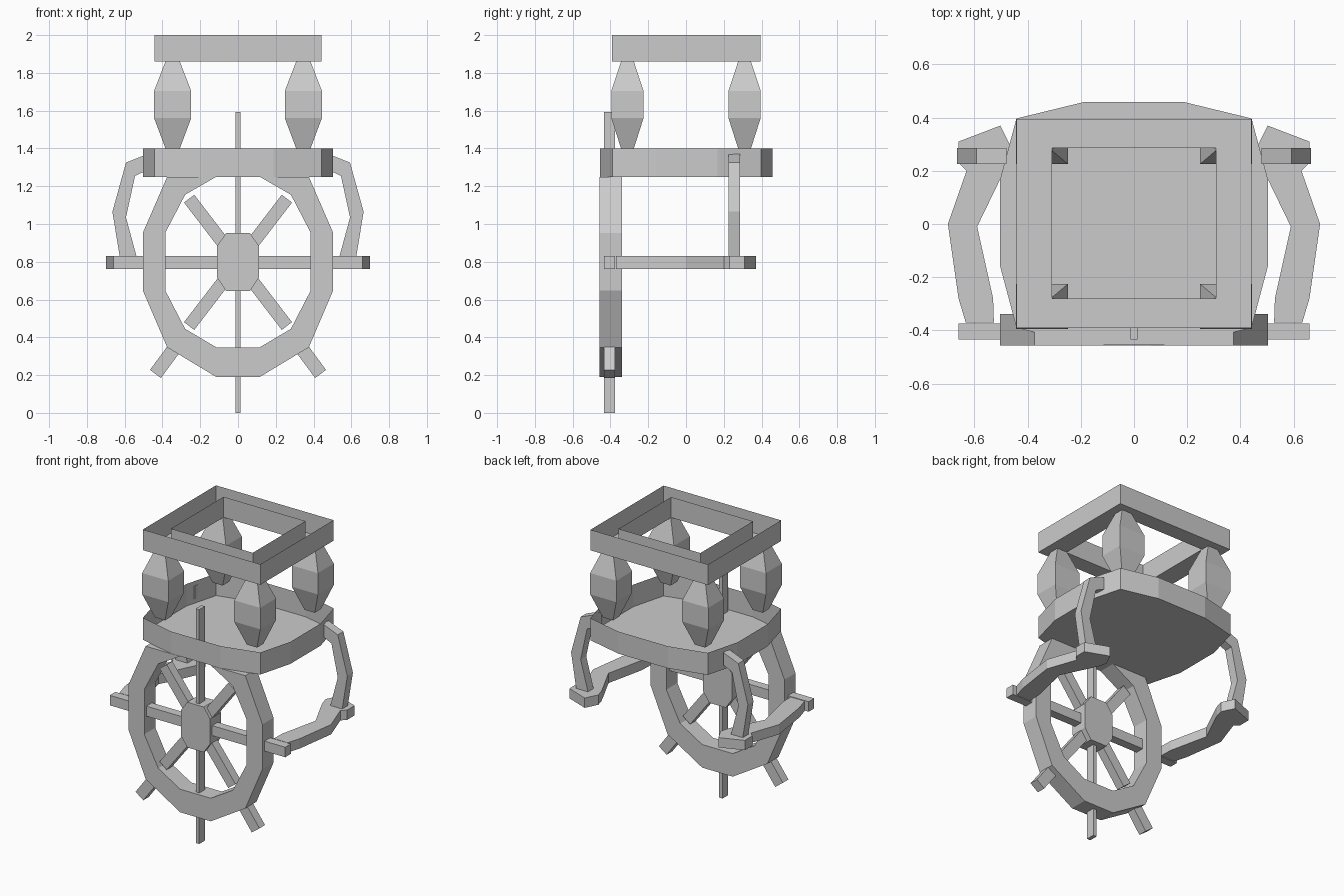
import bpy, bmesh, math
from mathutils import Vector

if "Cube" in bpy.data.objects:
    bpy.data.objects.remove(bpy.data.objects["Cube"])

WY = -0.405  # wheel mid-plane


def finish(bm, name):
    bmesh.ops.recalc_face_normals(bm, faces=bm.faces)
    me = bpy.data.meshes.new(name)
    bm.to_mesh(me)
    bm.free()
    ob = bpy.data.objects.new(name, me)
    bpy.context.collection.objects.link(ob)
    return ob


def loft(name, rings, start=True, end=True):
    """Skin a stack of closed rings, optionally capping the ends."""
    bm = bmesh.new()
    rows = [[bm.verts.new(p) for p in r] for r in rings]
    n = len(rows[0])
    for a, b in zip(rows, rows[1:]):
        for i in range(n):
            j = (i + 1) % n
            bm.faces.new((a[i], a[j], b[j], b[i]))
    if start:
        bm.faces.new(rows[0][::-1])
    if end:
        bm.faces.new(rows[-1])
    return finish(bm, name)


def prism_xz(name, pts, y0, y1):
    return loft(name, [[(x, y, z) for x, z in pts] for y in (y0, y1)])


def prism_xy(name, pts, z0, z1, end=True):
    return loft(name, [[(x, y, z) for x, y in pts] for z in (z0, z1)], end=end)


def rect(cx, cy, hx, hy, z):
    return [(cx + sx * hx, cy + sy * hy, z)
            for sx, sy in ((-1, -1), (1, -1), (1, 1), (-1, 1))]


def spoke(name, angle, r0, r1, half, y=WY, depth=0.03):
    d = Vector((math.cos(angle), math.sin(angle)))
    n = Vector((-d.y, d.x)) * half
    c = Vector((0, 0.797))
    pts = [c + d * r0 - n, c + d * r1 - n, c + d * r1 + n, c + d * r0 + n]
    return prism_xz(name, pts, y - depth, y + depth)


# top frame: channel open at the top
loft("top_frame", [rect(0, 0.002, 0.442, 0.393, 2.0), rect(0, 0.002, 0.442, 0.393, 1.86),
                   rect(0, 0.002, 0.308, 0.283, 1.86), rect(0, 0.002, 0.308, 0.283, 2.0)],
     start=False, end=False)

# four bulging posts
for sx in (-1, 1):
    for sy in (-1, 1):
        loft("post", [rect(sx * 0.346, sy * 0.31, hx, hy, z) for hx, hy, z in
                      ((0.038, 0.034, 1.40), (0.098, 0.085, 1.56),
                       (0.098, 0.085, 1.705), (0.038, 0.034, 1.86))])

# seat: shallow tray open at the top
half = [(0.187, -0.455), (0.442, -0.39), (0.504, -0.157),
        (0.504, 0.167), (0.442, 0.397), (0.187, 0.459)]
prism_xy("seat", half + [(-x, y) for x, y in half[::-1]], 1.25, 1.40, end=False)

# wheel rim, cut off under the seat
outer = [(0.375, 1.25), (0.504, 0.953), (0.504, 0.648), (0.375, 0.347), (0.115, 0.19)]
inner = [(0.115, 1.25), (0.28, 1.155), (0.385, 0.953), (0.385, 0.648), (0.28, 0.445), (0.115, 0.347)]
rim = (outer + [(-x, z) for x, z in outer[::-1]]
       + [(-x, z) for x, z in inner] + inner[::-1])
prism_xz("wheel_rim", rim, -0.457, -0.338)

# hub
hub = [(0.062, 0.645), (0.11, 0.715), (0.11, 0.885), (0.062, 0.953)]
prism_xz("wheel_hub", hub + [(-x, z) for x, z in hub[::-1]], -0.457, -0.338)

# spokes and handles
spoke("vertical_spoke", math.pi / 2, -0.797, 0.797, 0.013)
spoke("horizontal_spoke", 0, -0.66, 0.66, 0.034)
for a in (52.5, 127.5, 232.5, 307.5):
    spoke("diagonal_spoke", math.radians(a), 0.05, 0.425, 0.034)
for a in (233.5, 306.5):
    spoke("handle", math.radians(a), 0.52, 0.735, 0.036)

# armrests and their brackets, mirrored left and right
arm = [(0.527, -0.37), (0.633, -0.37), (0.66, -0.28), (0.70, 0.0), (0.63, 0.2),
       (0.66, 0.23), (0.66, 0.31), (0.503, 0.37), (0.46, 0.285), (0.475, 0.23),
       (0.505, 0.165), (0.59, -0.01), (0.53, -0.28)]
bracket = [(0.48, 1.37), (0.593, 1.325), (0.665, 1.065), (0.625, 0.82), (0.535, 0.82),
           (0.593, 1.035), (0.545, 1.255), (0.48, 1.285)]
for s in (-1, 1):
    prism_xy("armrest", [(s * x, y) for x, y in arm], 0.763, 0.83)
    prism_xz("arm_bracket", [(s * x, z) for x, z in bracket], 0.225, 0.285)
